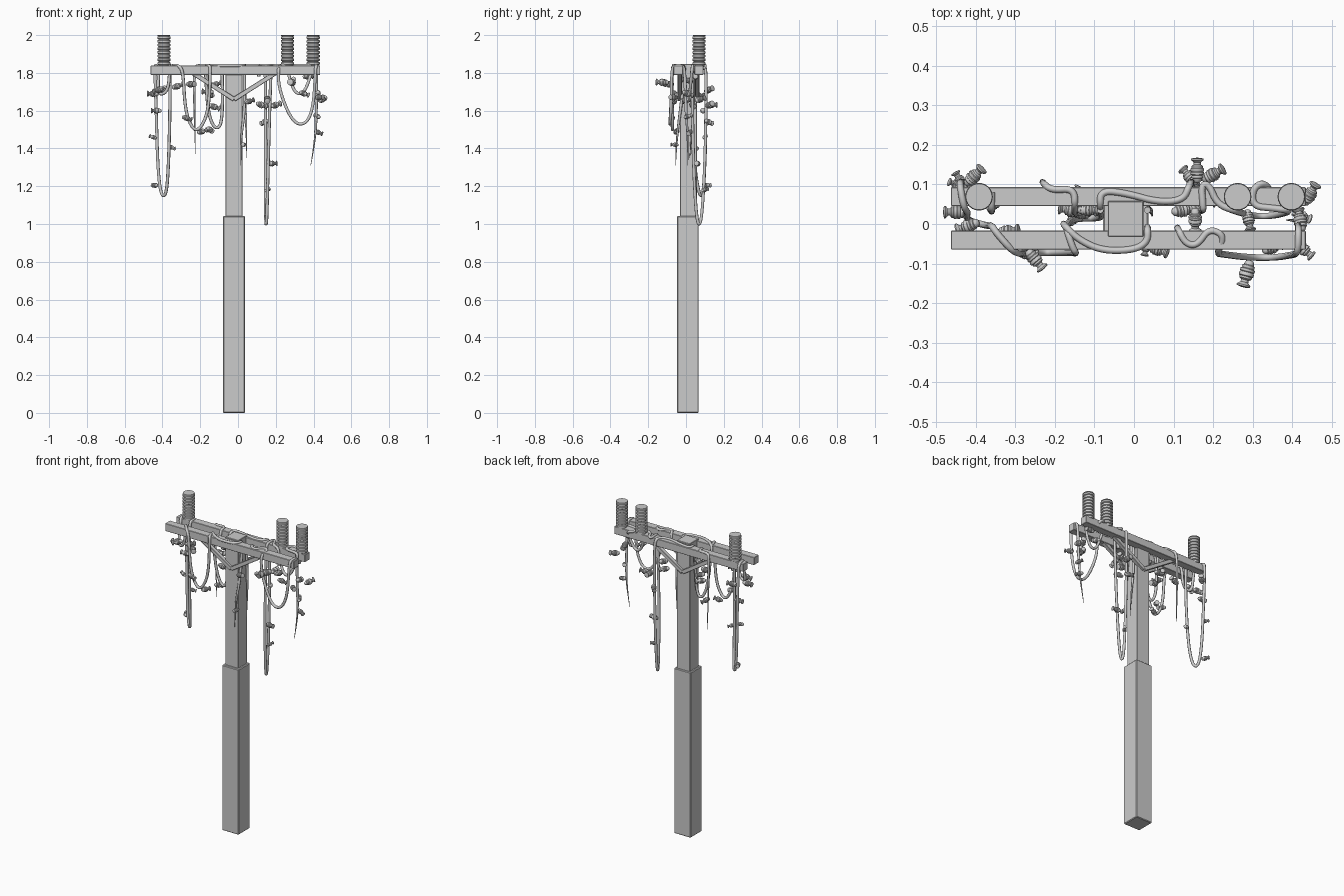
import bpy, bmesh, math
from mathutils import Vector


def add_mesh(name, bm):
    mesh = bpy.data.meshes.new(name)
    bmesh.ops.recalc_face_normals(bm, faces=bm.faces)
    bm.to_mesh(mesh)
    bm.free()
    ob = bpy.data.objects.new(name, mesh)
    bpy.context.collection.objects.link(ob)
    return ob


def box(name, x0, x1, y0, y1, z0, z1, bevel=0.002):
    bm = bmesh.new()
    bmesh.ops.create_cube(bm, size=1)
    for v in bm.verts:
        v.co = ((x0 + x1) / 2 + v.co.x * (x1 - x0),
                (y0 + y1) / 2 + v.co.y * (y1 - y0),
                (z0 + z1) / 2 + v.co.z * (z1 - z0))
    ob = add_mesh(name, bm)
    m = ob.modifiers.new("edge", 'BEVEL')
    m.width = bevel
    m.segments = 1
    return ob


def lathe(name, profile, sides):
    """Revolve (radius, height) points into a capped solid about z."""
    bm = bmesh.new()
    rings = [[bm.verts.new((r * math.cos(2 * math.pi * i / sides),
                            r * math.sin(2 * math.pi * i / sides), h))
              for i in range(sides)] for r, h in profile]
    for a, b in zip(rings, rings[1:]):
        for i in range(sides):
            j = (i + 1) % sides
            bm.faces.new((a[i], a[j], b[j], b[i]))
    bm.faces.new(rings[0][::-1])
    bm.faces.new(rings[-1])
    ob = add_mesh(name, bm)
    ob.data.shade_smooth()
    ob.data.set_sharp_from_angle(angle=math.radians(40))
    return ob


def cable(name, pts, radius=0.0085, tail=True):
    cu = bpy.data.curves.new(name, 'CURVE')
    cu.dimensions = '3D'
    cu.bevel_depth = radius
    cu.bevel_resolution = 2
    cu.resolution_u = 8
    cu.use_fill_caps = True
    sp = cu.splines.new('NURBS')
    sp.points.add(len(pts) - 1)
    for p, (x, y, z) in zip(sp.points, pts):
        p.co = (x, y, min(z, 1.839), 1)  # rest on top of the arms
    if tail:
        sp.points[-1].radius = 0.15
        sp.points[-2].radius = 0.6
    sp.order_u = 3
    sp.use_endpoint_u = True
    ob = bpy.data.objects.new(name, cu)
    bpy.context.collection.objects.link(ob)


# Post: thick sleeve below, thinner pole above
box("lower_post", -0.079, 0.037, -0.047, 0.067, 0, 1.042, 0.004)
box("upper_post", -0.066, 0.024, -0.032, 0.058, 1.0, 1.847)

# Twin crossarms
box("front_crossarm", -0.463, 0.435, -0.065, -0.017, 1.79, 1.838)
box("back_crossarm", -0.463, 0.435, 0.045, 0.093, 1.79, 1.838)

# Diagonal braces, V-shaped on both faces of the post
for side, y in (("front", -0.033), ("back", 0.059)):
    for hand, x in (("left", -0.24), ("right", 0.2)):
        a, b = Vector((-0.021, y, 1.66)), Vector((x, y, 1.80))
        d = b - a
        h = d.length / 2
        ob = box(f"{side}_{hand}_brace", -h, h, -0.012, 0.012, -0.012, 0.012)
        ob.location = (a + b) / 2
        ob.rotation_euler = (0, -math.atan2(d.z, d.x), 0)

# Ribbed insulators standing on the back crossarm
prof = [(0.029, 1.83)]
for i in range(8):
    z = 1.842 + i * 0.0195
    prof += [(0.029, z), (0.035, z + 0.003), (0.035, z + 0.013), (0.029, z + 0.016)]
prof += [(0.030, 1.995), (0.034, 1.997), (0.033, 2.0)]
for i, x in enumerate((-0.392, 0.262, 0.398)):
    lathe(f"insulator_{i}", prof, 24).location = (x, 0.069, 0)

# Long cables draped along both arms
cable("left_cable", [
    (-.36, .08, 1.84), (-.36, .05, 1.86), (-.36, .032, 1.82), (-.36, .032, 1.6),
    (-.368, .045, 1.3), (-.38, .07, 1.15), (-.408, .09, 1.15), (-.425, .1, 1.3),
    (-.433, .106, 1.6), (-.44, .107, 1.81), (-.44, .096, 1.855), (-.43, .04, 1.855),
    (-.42, .03, 1.80), (-.425, .01, 1.68), (-.37, -.005, 1.70), (-.36, -.003, 1.83),
    (-.35, -.02, 1.857), (-.31, -.066, 1.857), (-.29, -.076, 1.80), (-.28, -.074, 1.6),
    (-.24, -.072, 1.5), (-.20, -.072, 1.5), (-.155, -.072, 1.6), (-.145, -.075, 1.83),
    (-.155, -.06, 1.86), (-.17, -.015, 1.857), (-.172, -.006, 1.8), (-.16, .01, 1.6),
    (-.13, .015, 1.51), (-.09, .015, 1.51), (-.08, .02, 1.65), (-.085, .035, 1.83)],
    tail=False)
cable("right_cable", [
    (-.085, .035, 1.8), (-.085, .04, 1.85), (-.085, .085, 1.853), (-.02, .078, 1.85),
    (.06, .055, 1.85), (.125, .06, 1.853), (.14, .098, 1.855), (.145, .107, 1.8),
    (.146, .105, 1.5), (.146, .095, 1.2), (.146, .08, 1.0), (.152, .058, 1.0),
    (.158, .042, 1.25), (.166, .034, 1.55), (.175, .034, 1.83), (.175, .045, 1.857),
    (.17, .1, 1.855), (.19, .1, 1.85), (.21, .05, 1.853), (.255, .033, 1.85),
    (.265, .03, 1.8), (.30, .02, 1.69), (.35, .02, 1.69), (.39, .03, 1.80),
    (.39, .035, 1.85), (.35, .04, 1.85), (.30, .045, 1.85), (.30, .09, 1.85),
    (.33, .107, 1.85), (.34, .09, 1.82)], tail=False)
cable("front_cable", [
    (-.178, .0, 1.80), (-.178, -.002, 1.855), (-.14, -.04, 1.85), (-.08, -.068, 1.85),
    (.0, -.066, 1.85), (.035, -.045, 1.855), (.034, -.008, 1.855), (.034, -.008, 1.78),
    (.035, -.03, 1.6), (.015, -.05, 1.45), (.015, -.055, 1.31)])
cable("front_right_cable", [
    (.11, -.01, 1.78), (.11, -.01, 1.855), (.13, -.05, 1.85), (.16, -.055, 1.855),
    (.19, -.01, 1.86), (.23, -.03, 1.855), (.21, -.074, 1.82), (.22, -.076, 1.7),
    (.29, -.085, 1.535), (.36, -.085, 1.525), (.40, -.078, 1.62), (.41, -.076, 1.82),
    (.415, -.06, 1.857), (.416, -.015, 1.857), (.415, -.006, 1.8), (.415, .0, 1.6),
    (.41, .01, 1.45), (.385, .01, 1.31)])
cable("back_tail", [
    (-.15, .03, 1.76), (-.15, .036, 1.855), (-.15, .09, 1.853), (-.21, .085, 1.853),
    (-.232, .106, 1.83), (-.232, .108, 1.6), (-.225, .11, 1.37)])
cable("post_tail", [
    (.034, .035, 1.8), (.036, .04, 1.65), (.045, .03, 1.5), (.046, .02, 1.35)])

# Small ribbed knobs along the cables: centre x, y, z, heading, scale
bulb = [(0.006, -0.034), (0.011, -0.030), (0.013, -0.022), (0.016, -0.020),
        (0.016, -0.015), (0.015, -0.013), (0.019, -0.011), (0.019, -0.005),
        (0.017, -0.003), (0.019, 0.0), (0.019, 0.006), (0.016, 0.008),
        (0.016, 0.013), (0.010, 0.017), (0.010, 0.023), (0.018, 0.030),
        (0.017, 0.034), (0.006, 0.036)]
spots_left = [
    (-.45, .03, 1.69, 180, .9), (-.405, .12, 1.71, 45, .9), (-.42, -.005, 1.71, 200, .9),
    (-.432, .09, 1.6, 180, .8), (-.45, .1, 1.46, 160, .6), (-.35, .05, 1.405, 30, .6),
    (-.44, .11, 1.205, 120, .7), (-.32, -.02, 1.73, 10, .9), (-.27, -.075, 1.56, -10, .8),
    (-.25, -.09, 1.74, -50, .9), (-.19, -.05, 1.49, 20, .8), (-.15, .02, 1.5, 60, .8),
    (-.16, .035, 1.7, 170, .9), (-.115, .035, 1.74, 0, .8), (-.125, .03, 1.62, 10, .9),
    (-.15, .07, 1.68, 60, .8)]
spots_right = [
    (.06, -.065, 1.65, -20, .8), (.125, .035, 1.63, 10, .9), (.16, .135, 1.63, 90, .9),
    (.2, .125, 1.63, 30, .9), (.14, .12, 1.54, 130, .8), (.18, .06, 1.32, -10, .8),
    (.155, .1, 1.18, 60, .6), (.155, .01, 1.66, -90, .9), (.285, -.125, 1.75, -105, 1),
    (.29, .01, 1.76, -80, .8), (.35, -.06, 1.69, 20, .8), (.37, .05, 1.78, 0, .8),
    (.445, .075, 1.66, 60, .9), (.42, .01, 1.69, 100, .9), (.43, -.065, 1.67, -40, .8),
    (.42, .01, 1.57, 120, .7), (.425, .02, 1.485, -20, .7), (.03, -.06, 1.42, -100, .6)]
for i, (x, y, z, heading, s) in enumerate(spots_left + spots_right):
    a = math.radians(heading)
    d = Vector((math.cos(a), math.sin(a), 0.35 * math.sin(i * 2.1)))
    ob = lathe(f"cable_knob_{i}", bulb, 12)
    ob.location = (x, y, z)
    ob.rotation_euler = d.to_track_quat('Z', 'Y').to_euler()
    ob.scale = (s, s, s)
